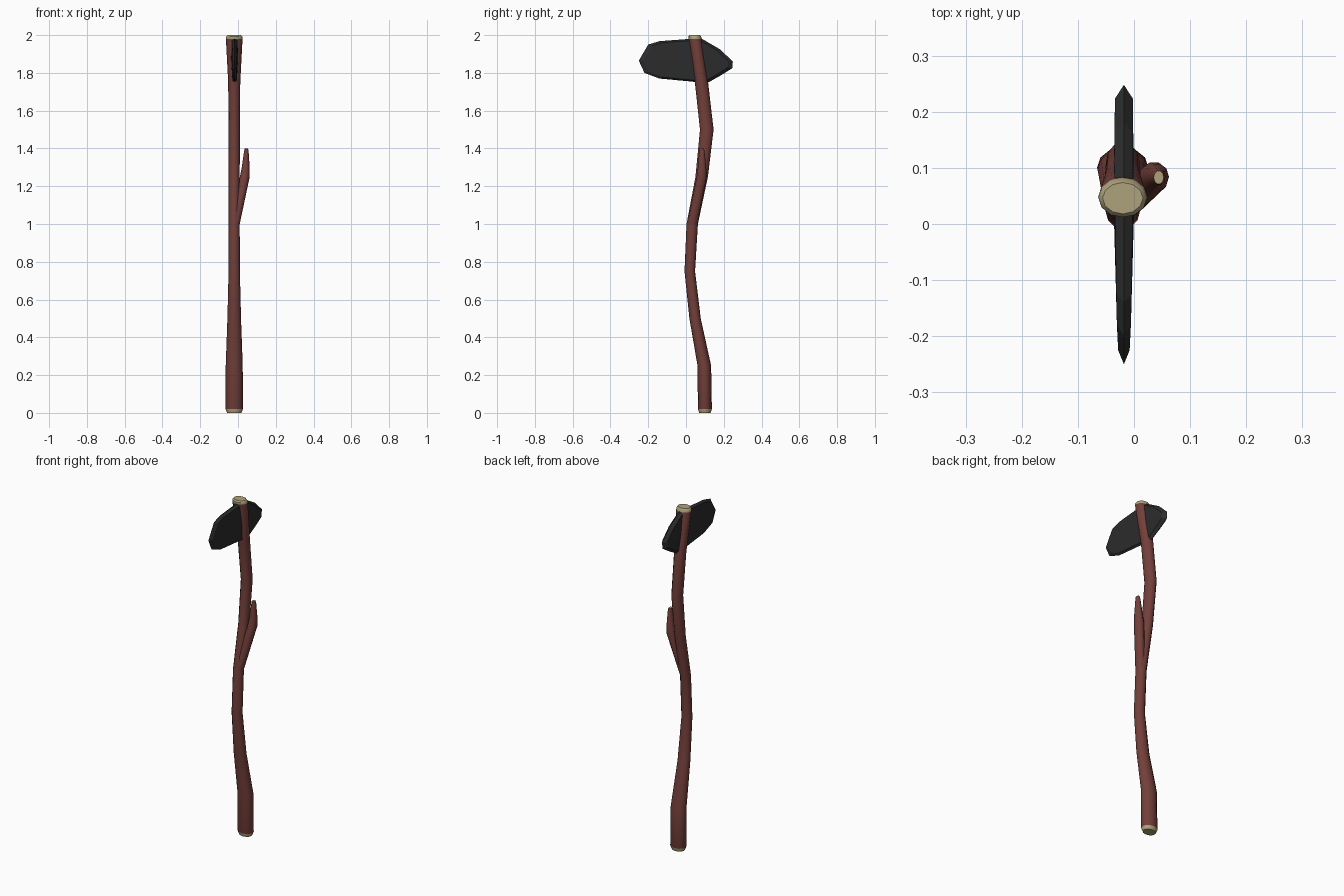
import bpy, bmesh
from math import cos, sin, pi

if "Cube" in bpy.data.objects:
    bpy.data.objects.remove(bpy.data.objects["Cube"])


def material(name, color):
    m = bpy.data.materials.new(name)
    m.diffuse_color = (*color, 1)
    m.use_nodes = True
    m.node_tree.nodes["Principled BSDF"].inputs["Base Color"].default_value = m.diffuse_color
    return m


BARK = material("bark", (0.17, 0.05, 0.042))
CUT = material("cut_wood", (0.42, 0.36, 0.2))
STONE = material("stone", (0.025, 0.025, 0.026))


def finish(name, bm, mats, smooth):
    bmesh.ops.recalc_face_normals(bm, faces=bm.faces[:])
    me = bpy.data.meshes.new(name)
    bm.to_mesh(me)
    bm.free()
    for m in mats:
        me.materials.append(m)
    ob = bpy.data.objects.new(name, me)
    bpy.context.collection.objects.link(ob)
    if smooth:
        bpy.ops.object.select_all(action='DESELECT')
        ob.select_set(True)
        bpy.context.view_layer.objects.active = ob
        bpy.ops.object.shade_smooth_by_angle(angle=0.7)
    return ob


def limb(name, rings, cut_spans, sides=12):
    """Loft of elliptical rings (x, y, z, rx, ry); cut_spans are cut-wood bands."""
    bm = bmesh.new()
    loops = [[bm.verts.new((x + rx * cos(2 * pi * i / sides),
                            y + ry * sin(2 * pi * i / sides), z))
              for i in range(sides)] for x, y, z, rx, ry in rings]
    for k in range(len(loops) - 1):
        for i in range(sides):
            j = (i + 1) % sides
            f = bm.faces.new((loops[k][i], loops[k][j], loops[k + 1][j], loops[k + 1][i]))
            f.material_index = int(k in cut_spans)
    for end in (loops[0], loops[-1]):
        bm.faces.new(end).material_index = 1
    return finish(name, bm, (BARK, CUT), True)


# Crooked handle with pale sawn ends
X = -0.02
limb("handle", [
    (X, 0.10, 0.0, 0.038, 0.030), (X, 0.10, 0.02, 0.046, 0.037),
    (X, 0.097, 0.25, 0.045, 0.036), (X, 0.048, 0.5, 0.036, 0.030),
    (X, 0.020, 0.75, 0.030, 0.028), (X, 0.033, 1.0, 0.029, 0.030),
    (X, 0.083, 1.25, 0.029, 0.033), (X, 0.110, 1.5, 0.030, 0.036),
    (X, 0.082, 1.75, 0.032, 0.035), (X, 0.048, 1.98, 0.044, 0.035),
    (X, 0.046, 1.992, 0.043, 0.034), (X, 0.046, 2.0, 0.036, 0.028)], (0, 9, 10))

# Side branch stub
limb("branch", [
    (-0.022, 0.030, 0.95, 0.024, 0.026), (-0.015, 0.033, 1.0, 0.024, 0.028),
    (0.036, 0.083, 1.25, 0.026, 0.028), (0.041, 0.085, 1.30, 0.021, 0.023),
    (0.044, 0.084, 1.385, 0.012, 0.015), (0.044, 0.083, 1.4, 0.009, 0.012)], (), 10)

# Stone head: sharp outline with a chipped bevel up to slightly domed sides
outline = [(-0.25, 1.865), (-0.20, 1.95), (-0.14, 1.968), (0.02, 1.98), (0.08, 1.983),
           (0.18, 1.925), (0.248, 1.86), (0.245, 1.825), (0.19, 1.79), (0.11, 1.745),
           (0.02, 1.755), (-0.14, 1.77), (-0.22, 1.80)]
bm = bmesh.new()
n = len(outline)
rim = [bm.verts.new((-0.018, y, z)) for y, z in outline]
for side in (-1, 1):
    ring = []
    for y, z in outline:
        half = 0.012 + 0.02 * (z - 1.865) + 0.012 * (y + 0.1)
        ring.append(bm.verts.new((-0.018 + side * max(half, 0.007),
                                  y * 0.9, 1.865 + (z - 1.865) * 0.92)))
    centre = bm.verts.new((-0.018 + side * 0.018, 0.02, 1.87))
    for i in range(n):
        j = (i + 1) % n
        bm.faces.new((rim[i], rim[j], ring[j], ring[i]))
        bm.faces.new((ring[i], ring[j], centre))
finish("stone_head", bm, (STONE,), False)
